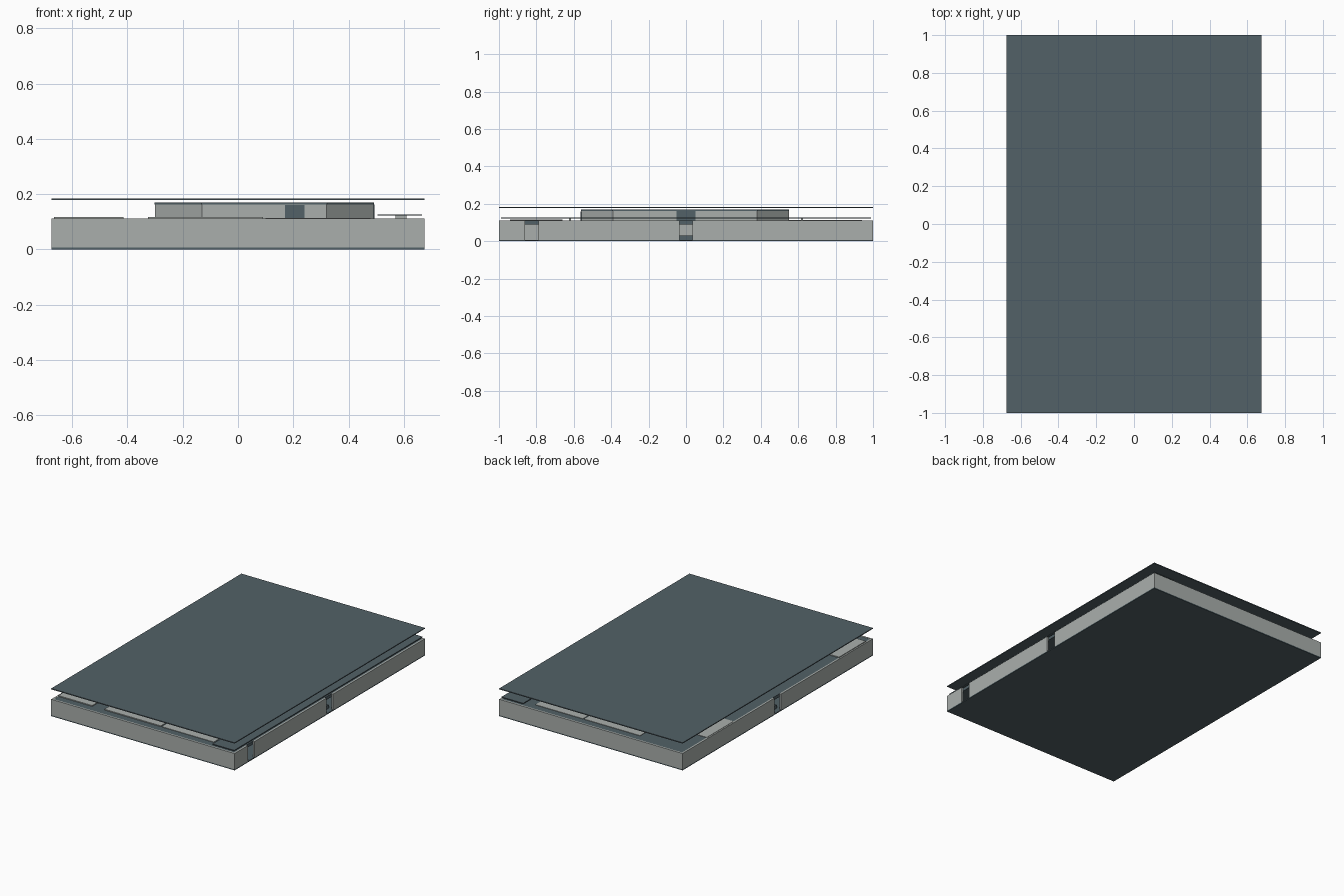
import bpy
import bmesh

if "Cube" in bpy.data.objects:
    bpy.data.objects.remove(bpy.data.objects["Cube"], do_unlink=True)


def material(name, rgb):
    m = bpy.data.materials.new(name)
    m.use_nodes = True
    colour = (*rgb, 1)
    m.diffuse_color = colour
    m.node_tree.nodes["Principled BSDF"].inputs["Base Color"].default_value = colour
    return m


slate = material("slate", (0.085, 0.12, 0.135))
concrete = material("pale concrete", (0.40, 0.43, 0.415))


def finish(name, bm, mat):
    bmesh.ops.recalc_face_normals(bm, faces=bm.faces)
    mesh = bpy.data.meshes.new(name)
    bm.to_mesh(mesh)
    bm.free()
    mesh.materials.append(mat)
    ob = bpy.data.objects.new(name, mesh)
    bpy.context.collection.objects.link(ob)
    return ob


def box(name, xs, ys, zs, mat):
    bm = bmesh.new()
    bmesh.ops.create_cube(bm, size=1)
    for v in bm.verts:
        for i, (lo, hi) in enumerate((xs, ys, zs)):
            v.co[i] = lo if v.co[i] < 0 else hi
    return finish(name, bm, mat)


def octagon(x0, x1, y0, y1, c):
    return [(x0 + c, y0), (x1 - c, y0), (x1, y0 + c), (x1, y1 - c),
            (x1 - c, y1), (x0 + c, y1), (x0, y1 - c), (x0, y0 + c)]


def ring(name, outer, inner, z0, z1, mat):
    """Hollow wall between two matching outlines."""
    bm = bmesh.new()
    loops = [[bm.verts.new((x, y, z)) for x, y in pts]
             for pts, z in ((outer, z0), (outer, z1), (inner, z1), (inner, z0))]
    n = len(outer)
    for a, b in zip(loops, loops[1:] + loops[:1]):
        for i in range(n):
            j = (i + 1) % n
            bm.faces.new((a[i], a[j], b[j], b[i]))
    return finish(name, bm, mat)


X, Y, T = 0.675, 1.0, 0.012
TOP = 0.112

# Ground slab, intermediate floor and roof
box("ground_slab", (-X, X), (-Y, Y), (0, 0.007), slate)
box("upper_floor", (-X + T, X - T), (-Y + T, Y - T), (0.09, TOP - 0.001), slate)
box("roof", (-X, X), (-Y, Y), (0.178, 0.184), slate)

# Front and back walls
for name, s in (("front_wall", -1), ("back_wall", 1)):
    box(name, (-X, X), sorted((s * Y, s * (Y - T))), (0.007, TOP), concrete)

# Side walls, split into pieces around full-height doorways
doorways = {"right_wall": (-1, [0]), "left_wall": (1, [-0.825, 0])}
for name, (s, doors) in doorways.items():
    start = -Y + T
    for d in doors + [None]:
        end = Y - T if d is None else d - 0.036
        box(name, sorted((s * X, s * (X - T))), (start, end), (0.007, TOP), concrete)
        start = end if d is None else d + 0.036

# Ground floor core and the entrance steps
core = octagon(-0.30, 0.49, -0.56, 0.55, 0.17)
core_in = octagon(-0.29, 0.48, -0.55, 0.54, 0.17)
ring("ground_core_wall", core, core_in, 0.007, 0.09, concrete)
for s in (-1, 1):
    box("entrance_step", sorted((s * 0.64, s * 0.55)), (-0.04, 0.04), (0.007, 0.03), slate)

# Upper octagonal room with dark coping and doors
ring("upper_room_wall", core, core_in, TOP - 0.001, 0.162, concrete)
ring("upper_room_coping", octagon(-0.302, 0.492, -0.562, 0.552, 0.17),
     octagon(-0.288, 0.478, -0.548, 0.538, 0.17), 0.162, 0.17, slate)
box("front_room_door", (0.17, 0.24), (-0.564, -0.555), (TOP, 0.16), slate)
box("side_room_door", (0.485, 0.494), (-0.05, 0.05), (TOP, 0.162), slate)

# Pale paving panels on the terrace
for name, xs, ys, top in (
        ("front_paving", (-0.325, 0.09), (-0.94, -0.66), 0.117),
        ("front_paving", (0.10, 0.48), (-0.94, -0.66), 0.114),
        ("back_paving", (-0.32, 0.09), (0.66, 0.94), 0.114),
        ("back_paving", (0.10, 0.45), (0.66, 0.94), 0.114),
        ("corner_paving", (-0.665, -0.415), (-0.94, -0.66), 0.117),
        ("side_paving", (-0.665, -0.415), (0.45, 0.73), 0.114)):
    box(name, xs, ys, (TOP - 0.002, top), concrete)

# Long low canopy on short posts
box("terrace_canopy", (0.505, 0.665), (-0.99, 0.99), (0.122, 0.127), slate)
for y in (-0.62, 0.62):
    box("canopy_post", (0.57, 0.61), (y - 0.006, y + 0.006), (TOP - 0.002, 0.122), concrete)
